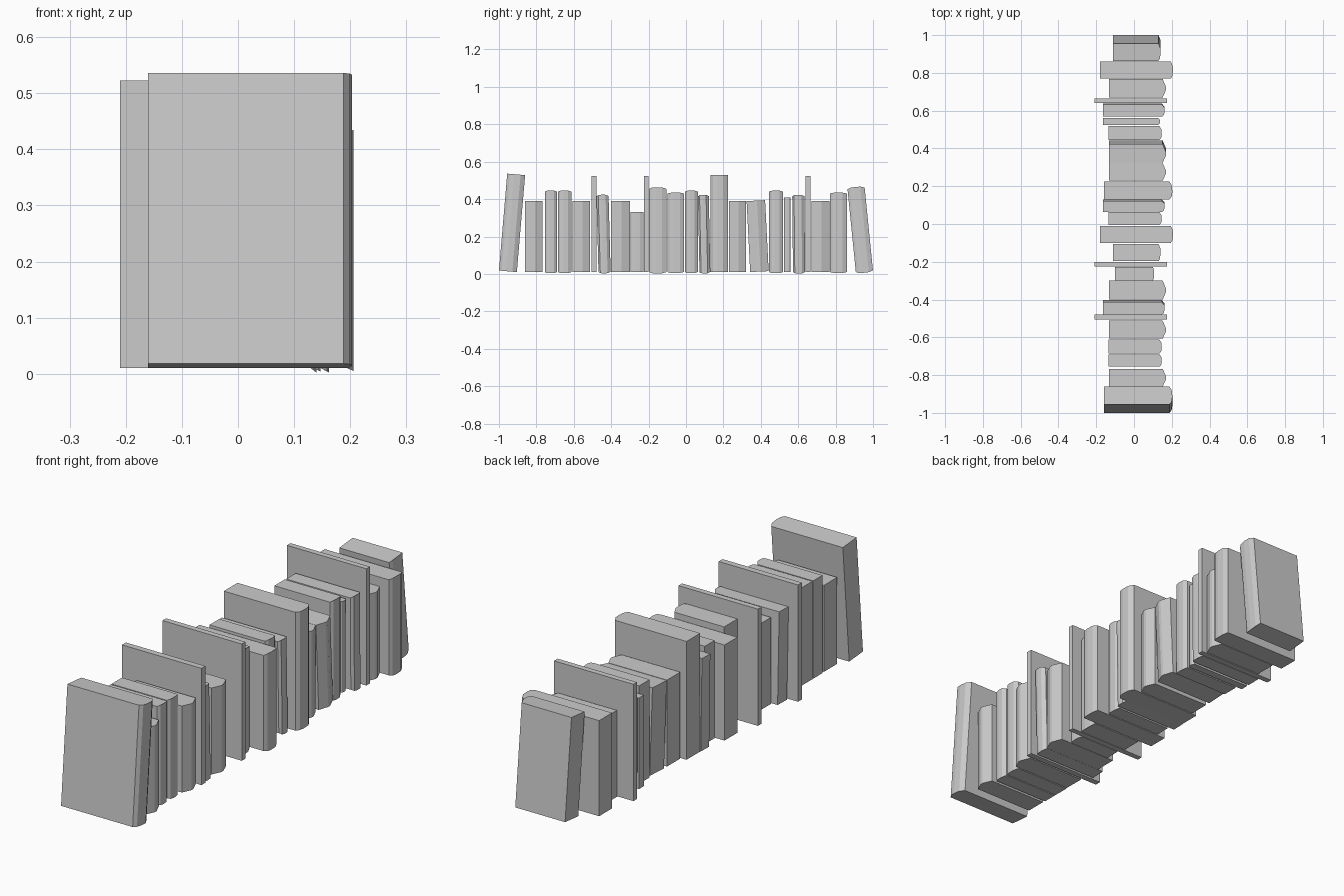
import bpy, bmesh, math

if "Cube" in bpy.data.objects:
    bpy.data.objects.remove(bpy.data.objects["Cube"])

# Book kinds: fore-edge x, spine shoulder x, spine crown x, height,
# spine profile (fraction of thickness, fraction of bulge), head/tail flare
PEAK = [(0, 0), (0.42, 1), (0.56, 1), (1, 0)]
ROUND = [(0, 0), (0.15, 0.75), (0.4, 1), (0.75, 0.9), (1, 0)]
FLAT = [(0, 0), (1, 0)]
KINDS = {
    "tall_book":     (-0.16, 0.188, 0.203, 0.52, ROUND, 0.0),
    "common_book":   (-0.133, 0.152, 0.17, 0.38, PEAK, 0.0),
    "medium_book":   (-0.135, 0.135, 0.147, 0.43, ROUND, 0.006),
    "panel_book":    (-0.21, 0.176, 0.176, 0.513, FLAT, 0.0),
    "slanted_book":  (-0.163, 0.148, 0.162, 0.405, ROUND, 0.008),
    "small_book":    (-0.10, 0.10, 0.107, 0.32, ROUND, 0.0),
    "narrow_book":   (-0.112, 0.13, 0.14, 0.445, ROUND, 0.008),
    "deep_book":     (-0.18, 0.195, 0.206, 0.42, ROUND, 0.005),
    "slim_book":     (-0.163, 0.13, 0.137, 0.40, ROUND, 0.0),
}

# Row from front to back: kind, y range of the foot, lean angle (+ leans to +y)
ROW = [
    ("tall_book", -1.0, -0.904, 0.085),
    ("common_book", -0.86, -0.767, 0),
    ("medium_book", -0.755, -0.69, 0),
    ("medium_book", -0.685, -0.612, 0),
    ("common_book", -0.607, -0.512, 0),
    ("panel_book", -0.505, -0.478, 0),
    ("slanted_book", -0.468, -0.403, -0.027),
    ("common_book", -0.40, -0.30, 0),
    ("small_book", -0.298, -0.228, 0),
    ("panel_book", -0.225, -0.20, 0),
    ("narrow_book", -0.197, -0.105, 0),
    ("deep_book", -0.10, -0.01, 0),
    ("medium_book", -0.005, 0.063, 0),
    ("slanted_book", 0.072, 0.13, -0.02),
    ("tall_book", 0.13, 0.225, 0),
    ("common_book", 0.23, 0.322, 0),
    ("common_book", 0.343, 0.442, -0.05),
    ("medium_book", 0.445, 0.518, 0),
    ("slim_book", 0.525, 0.56, 0),
    ("slanted_book", 0.572, 0.637, -0.01),
    ("panel_book", 0.64, 0.665, 0),
    ("common_book", 0.67, 0.767, 0),
    ("deep_book", 0.77, 0.86, 0),
    ("narrow_book", 0.908, 1.0, -0.1),
]


def make_book(kind, y0, y1, lean):
    back, shoulder, crown, height, spine, flare = KINDS[kind]
    width = y1 - y0
    # outline seen from above: square fore-edge, bulging spine
    outline = [(back, 0, 0)]
    outline += [(shoulder + (crown - shoulder) * b, t * width, b) for t, b in spine]
    outline += [(back, width, 0)]
    s, c = math.sin(lean), math.cos(lean)
    sink = max(0, width * s)  # keeps the leaning foot just above the floor
    bm = bmesh.new()

    def ring(z, sign):
        result = []
        for x, y, bulge in outline:
            h = z + sign * flare * bulge
            result.append(bm.verts.new((x, y0 + y * c + h * s, 0.01 + sink + h * c - y * s)))
        return result

    low, high = ring(0, -1), ring(height, 1)
    n = len(outline)
    bm.faces.new(list(reversed(low)))
    bm.faces.new(high)
    for i in range(n):
        j = (i + 1) % n
        bm.faces.new((low[i], low[j], high[j], high[i]))
    bmesh.ops.recalc_face_normals(bm, faces=bm.faces)
    mesh = bpy.data.meshes.new(kind)
    bm.to_mesh(mesh)
    bm.free()
    bpy.context.collection.objects.link(bpy.data.objects.new(kind, mesh))


for book in ROW:
    make_book(*book)
